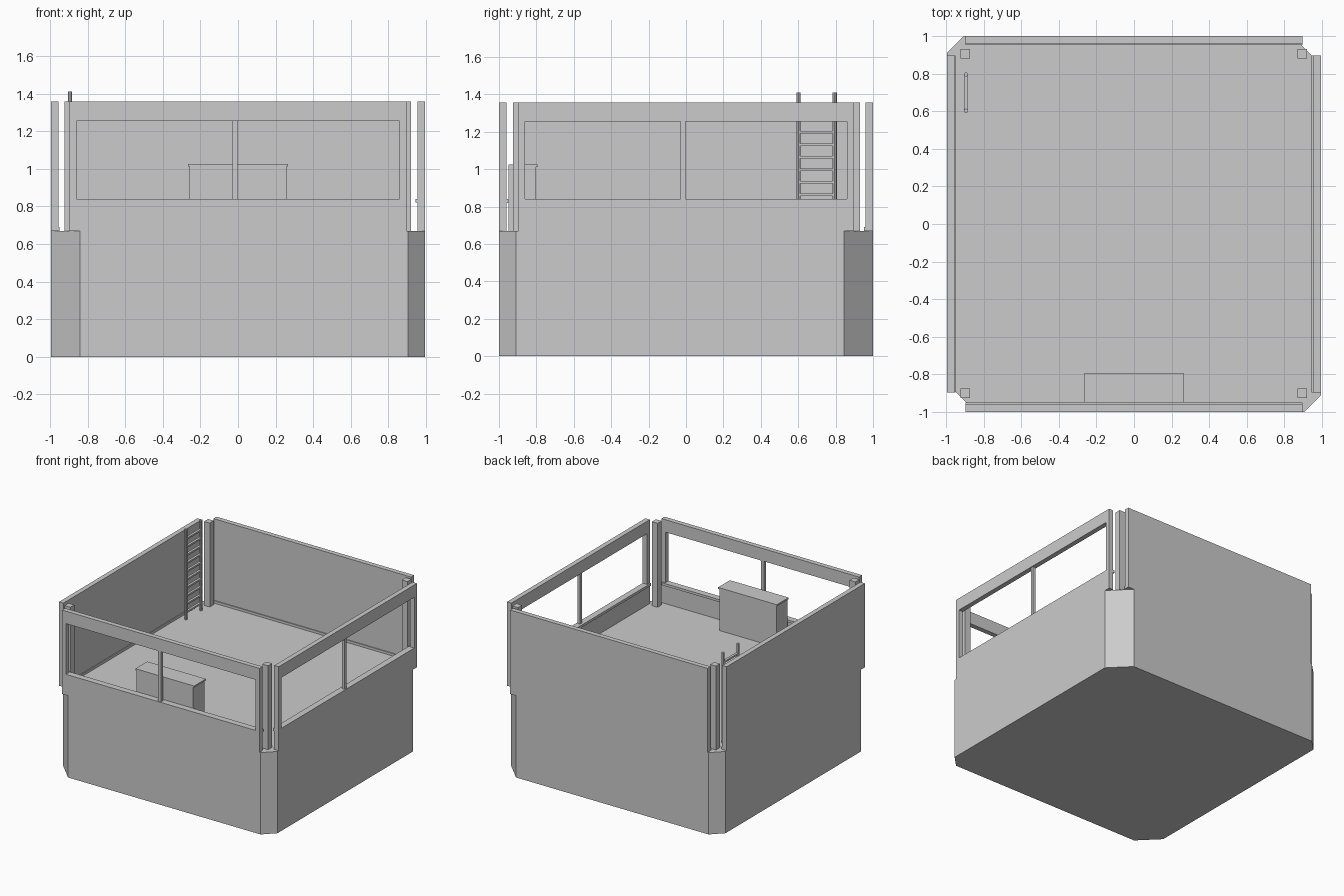
import bpy
import bmesh
from mathutils import Matrix, Vector

if "Cube" in bpy.data.objects:
    bpy.data.objects.remove(bpy.data.objects["Cube"], do_unlink=True)

GREY = (0.6, 0.6, 0.6, 1)
mat = bpy.data.materials.new("plain grey")
mat.use_nodes = True
mat.diffuse_color = GREY
mat.node_tree.nodes["Principled BSDF"].inputs["Base Color"].default_value = GREY

FLOOR, TOP = 0.67, 1.357      # floor level and wall top
HX, HY = 0.995, 1.0           # half width and half depth
END = 0.895                   # half length of each wall
THICK = 0.04
SILL, HEAD = 0.84, 1.255      # window opening heights


def finish(name, bm):
    bmesh.ops.recalc_face_normals(bm, faces=bm.faces)
    mesh = bpy.data.meshes.new(name)
    bm.to_mesh(mesh)
    bm.free()
    mesh.materials.append(mat)
    obj = bpy.data.objects.new(name, mesh)
    bpy.context.collection.objects.link(obj)
    return obj


def add_box(bm, lo, hi):
    lo, hi = Vector(lo), Vector(hi)
    m = Matrix.Translation((lo + hi) / 2) @ Matrix.Diagonal((*(hi - lo), 1))
    bmesh.ops.create_cube(bm, size=1, matrix=m)


def boxes(name, parts):
    bm = bmesh.new()
    for lo, hi in parts:
        add_box(bm, lo, hi)
    return finish(name, bm)


def wall(name, side, parts):
    """Each part is (start, end, outer depth, inner depth, bottom, top) along one side."""
    out = []
    for s0, s1, d0, d1, z0, z1 in parts:
        if side in ("front", "back"):
            sign = -1 if side == "front" else 1
            ys = sorted((sign * (HY - d0), sign * (HY - d1)))
            out.append(((s0, ys[0], z0), (s1, ys[1], z1)))
        else:
            sign = -1 if side == "right" else 1
            xs = sorted((sign * (HX - d0), sign * (HX - d1)))
            out.append(((xs[0], s0, z0), (xs[1], s1, z1)))
    return boxes(name, out)


# Solid base with two small and two wide corner chamfers
SMALL, WIDE = 0.09, 0.155
outline = [(HX - SMALL, -HY), (HX, -HY + SMALL), (HX, HY - WIDE), (HX - WIDE, HY),
           (-HX + SMALL, HY), (-HX, HY - SMALL), (-HX, -HY + WIDE), (-HX + WIDE, -HY)]
bm = bmesh.new()
base = bm.faces.new([bm.verts.new((x, y, 0)) for x, y in outline])
extruded = bmesh.ops.extrude_face_region(bm, geom=[base], use_keep_orig=True)
top_verts = [g for g in extruded["geom"] if isinstance(g, bmesh.types.BMVert)]
bmesh.ops.translate(bm, verts=top_verts, vec=(0, 0, FLOOR))
finish("base_block", bm)

# Walls with two windows, a mullion and an inner sill ledge
JAMB = 0.86
for side in ("front", "left"):
    wall(side + "_window_wall", side, [
        (-END, END, 0, THICK, FLOOR, SILL),
        (-END, END, 0, THICK, HEAD, TOP),
        (-END, -JAMB, 0, THICK, SILL, HEAD),
        (JAMB, END, 0, THICK, SILL, HEAD),
        (-0.03, -0.003, 0.008, 0.032, SILL, HEAD),
    ])
    wall(side + "_window_sill", side, [(-END, END, THICK, 0.052, 0.82, SILL)])

# Plain walls with a baseboard
for side in ("back", "right"):
    wall(side + "_wall", side, [(-END, END, 0, THICK, FLOOR, TOP)])
    wall(side + "_baseboard", side, [(-END, END, THICK, 0.047, FLOOR, 0.69)])

# Corner posts
for fb, y in (("front", -0.9), ("back", 0.905)):
    for lr, x in (("right", -0.897), ("left", 0.895)):
        boxes(f"{fb}_{lr}_post", [((x - 0.026, y - 0.026, FLOOR), (x + 0.026, y + 0.026, TOP))])

# Cabinet under the front windows
boxes("cabinet_body", [((-0.258, -0.948, FLOOR), (0.258, -0.803, 1.012))])
boxes("cabinet_top", [((-0.266, -0.948, 1.012), (0.266, -0.795, 1.025))])

# Ladder against the right wall
LX, Y0, Y1 = -0.893, 0.602, 0.795
bm = bmesh.new()
for y in (Y0, Y1):
    bmesh.ops.create_cone(bm, cap_ends=True, segments=8, radius1=0.0115, radius2=0.0115,
                          depth=1.41 - FLOOR,
                          matrix=Matrix.Translation((LX, y, (1.41 + FLOOR) / 2)))
finish("ladder_rails", bm)
boxes("ladder_rungs", [((LX - 0.01, Y0, z - 0.007), (LX + 0.01, Y1, z + 0.007))
                       for z in (0.73 + 0.0667 * i for i in range(10))])
